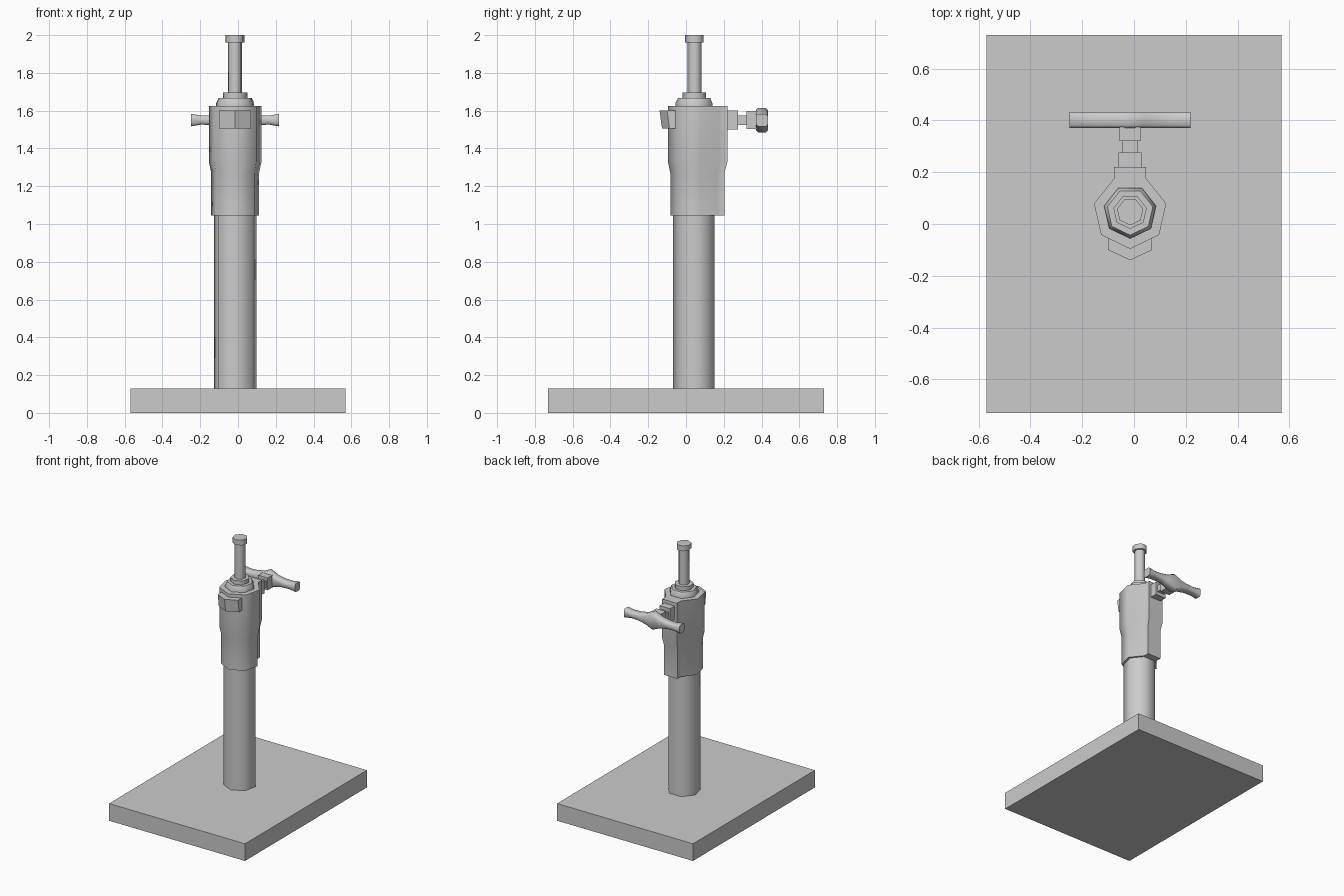
import bpy
import bmesh
from math import cos, sin, pi, radians

cube = bpy.data.objects.get("Cube")
if cube:
    bpy.data.objects.remove(cube, do_unlink=True)

CX, CY = -0.015, 0.047      # axis of the post
KZ = 1.55                   # height of the clamp screw

grey = bpy.data.materials.new("light grey metal")
grey.use_nodes = True
grey.diffuse_color = (0.6, 0.6, 0.6, 1)
grey.node_tree.nodes["Principled BSDF"].inputs["Base Color"].default_value = (0.6, 0.6, 0.6, 1)


def loft(name, rings, smooth=True):
    """Skin a stack of matching point loops and cap both ends."""
    bm = bmesh.new()
    loops = [[bm.verts.new(p) for p in ring] for ring in rings]
    n = len(loops[0])
    for a, b in zip(loops, loops[1:]):
        for i in range(n):
            j = (i + 1) % n
            bm.faces.new((a[i], a[j], b[j], b[i]))
    bm.faces.new(loops[0][::-1])
    bm.faces.new(loops[-1])
    bmesh.ops.recalc_face_normals(bm, faces=bm.faces)
    mesh = bpy.data.meshes.new(name)
    bm.to_mesh(mesh)
    bm.free()
    mesh.materials.append(grey)
    obj = bpy.data.objects.new(name, mesh)
    bpy.context.collection.objects.link(obj)
    if smooth:
        bpy.ops.object.select_all(action='DESELECT')
        obj.select_set(True)
        bpy.context.view_layer.objects.active = obj
        bpy.ops.object.shade_smooth_by_angle(angle=radians(55))
    return obj


def heptagon(r, z):
    """Seven-sided ring with one corner facing the front."""
    angles = [-pi / 2 + k * 2 * pi / 7 for k in range(7)]
    return [(CX + r * cos(a), CY + r * sin(a), z) for a in angles]


def turned(name, profile):
    return loft(name, [heptagon(r, z) for r, z in profile])


def box(name, x0, x1, y0, y1, z0, z1):
    return loft(name, [[(x0, y0, z), (x1, y0, z), (x1, y1, z), (x0, y1, z)]
                       for z in (z0, z1)], smooth=False)


# Base plate and post
box("base_plate", -0.57, 0.57, -0.73, 0.73, 0, 0.13)
turned("post", [(0.115, 0.12), (0.115, 1.06)])


# Clamp housing: heptagonal sleeve with its rear face pulled back into a block
def housing_ring(r, back, z):
    ring = heptagon(r, z)
    rear = [(ring[3][0], back, z), (ring[4][0], back, z)]
    return ring[:4] + rear + ring[4:]


loft("clamp_housing", [housing_ring(r, b, z) for r, b, z in (
    (0.13, 0.203, 1.045), (0.13, 0.203, 1.27),
    (0.143, 0.22, 1.33), (0.143, 0.22, 1.625))])

# Collar, upper rod and tip
turned("collar", [(0.103, 1.62), (0.103, 1.64), (0.09, 1.667)])
turned("collar_ring", [(0.066, 1.66), (0.066, 1.697)])
turned("upper_rod", [(0.038, 1.69), (0.038, 1.965)])
turned("rod_tip", [(0.052, 1.96), (0.052, 2.0)])


# Front tab: a bent plate that follows the front corner of the housing
def tab_ring(z, lean):
    half, front, side = 0.085, -0.14 + lean, -0.1 + lean
    return [(CX - half, side, z), (CX, front, z), (CX + half, side, z),
            (CX + half, -0.05, z), (CX, -0.08, z), (CX - half, -0.05, z)]


loft("front_tab", [tab_ring(1.505, 0.013), tab_ring(1.6, 0)], smooth=False)

# Clamp screw behind the housing
for name, w, y0, y1, h in (("screw_block", 0.044, 0.21, 0.275, 0.05),
                           ("screw_shaft", 0.031, 0.27, 0.325, 0.025),
                           ("screw_collar", 0.04, 0.32, 0.375, 0.047)):
    box(name, CX - w, CX + w, y0, y1, KZ - h, KZ + h)


# Wing handle: bow-tie outline with chamfered long edges
def wing_ring(x, h):
    c = 0.011
    y0, y1 = 0.37, 0.433
    return [(x, y0, KZ - h + c), (x, y0 + c, KZ - h), (x, y1 - c, KZ - h), (x, y1, KZ - h + c),
            (x, y1, KZ + h - c), (x, y1 - c, KZ + h), (x, y0 + c, KZ + h), (x, y0, KZ + h - c)]


half_wing = [(0.233, 0.033), (0.18, 0.024), (0.12, 0.026), (0.06, 0.038)]
stations = [(-x, h) for x, h in half_wing] + [(0, 0.065)] + half_wing[::-1]
loft("wing_handle", [wing_ring(CX + x, h) for x, h in stations])
